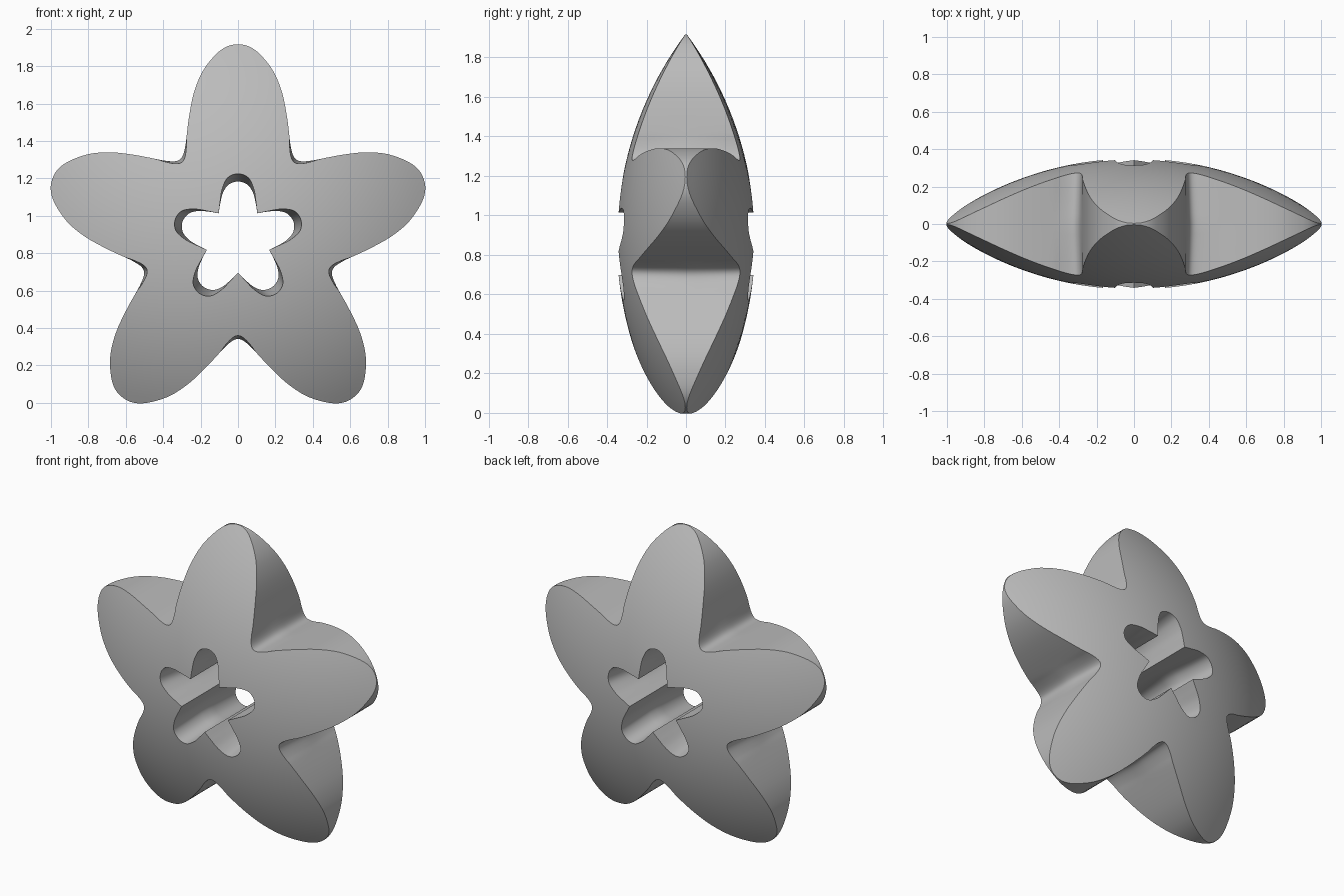
import bpy
import bmesh
import math
from mathutils import Vector

CENTRE_Z = 0.872
ARMS = 5
HALF_STEPS = 27        # samples along half an arm
CAP_STEPS = 16         # rings across each domed face
WALL_STEPS = 10        # rings through the thickness
DOME_RADIUS, DOME_OFFSET = 1.75, 1.4

# Remove the default cube
cube = bpy.data.objects.get("Cube")
if cube:
    bpy.data.objects.remove(cube, do_unlink=True)


def on_notch(r):
    """Point on the line midway between two arms."""
    a = math.pi / ARMS
    return (r * math.sin(a), r * math.cos(a))


# Half-arm profiles as (half width, distance along the arm)
side = [(0.06, 1.033), (0.12, 0.99), (0.19, 0.9), (0.235, 0.79),
        (0.26, 0.67), (0.275, 0.55)]
outer_mid = [(0, 1.045)] + side + [(0.281, 0.505), (0.293, 0.455), on_notch(0.53)]
outer_face = [(0, 1.045)] + side + [(0.276, 0.5), (0.283, 0.445), on_notch(0.512)]
hole_mid = [(0, 0.312), (0.05, 0.295), (0.08, 0.252), (0.095, 0.195), on_notch(0.175)]
hole_face = [(0, 0.353), (0.055, 0.332), (0.085, 0.27), (0.096, 0.2), on_notch(0.175)]


def sample(profile, u, cusp):
    """Smooth curve through a half-arm profile, u from 0 (tip) to 1 (notch)."""
    pts = [Vector(p) for p in profile]
    start = Vector((-pts[1].x, pts[1].y))
    if cusp:
        end = 2 * pts[-1] - pts[-2]
    else:
        axis = Vector(on_notch(1))
        end = 2 * pts[-2].dot(axis) * axis - pts[-2]
    pts = [start] + pts + [end]
    segments = len(profile) - 1
    i = min(int(u * segments), segments - 1)
    t = u * segments - i
    a, b, c, d = pts[i:i + 4]
    return 0.5 * (2 * b + (c - a) * t + (2 * a - 5 * b + 4 * c - d) * t ** 2
                  + (3 * b - a - 3 * c + d) * t ** 3)


def dome(p):
    """Half thickness of the lens-shaped body."""
    return max(0.002, math.sqrt(DOME_RADIUS ** 2 - p.length_squared) - DOME_OFFSET)


def wall(mid, face, sign):
    """Points through the thickness, starting at the face given by sign."""
    points = []
    for i in range(WALL_STEPS):
        s = sign * (1 - 2 * i / WALL_STEPS)
        points.append((mid.lerp(face, abs(s)), s * dome(face)))
    return points


def section(u):
    """Closed loop: front face, outer wall, back face, hole wall."""
    om, of = sample(outer_mid, u, False), sample(outer_face, u, False)
    hm, hf = sample(hole_mid, u, True), sample(hole_face, u, True)
    inside = [hf.lerp(of, i / CAP_STEPS) for i in range(1, CAP_STEPS)]
    front = [(p, -dome(p)) for p in inside]
    back = [(p, dome(p)) for p in reversed(inside)]
    return front + wall(om, of, -1) + [(of, dome(of))] + back \
        + wall(hm, hf, 1) + [(hf, -dome(hf))]


# Star body: sweep the section around all the arms
bm = bmesh.new()
rings = []
half_arm = [section(j / HALF_STEPS) for j in range(HALF_STEPS + 1)]
for arm in range(ARMS):
    angle = math.tau * arm / ARMS
    sin, cos = math.sin(angle), math.cos(angle)
    for j in range(-HALF_STEPS, HALF_STEPS):
        ring = []
        for p, y in half_arm[abs(j)]:
            w = p.x if j > 0 else -p.x
            ring.append(bm.verts.new((p.y * sin + w * cos, y,
                                      CENTRE_Z + p.y * cos - w * sin)))
        rings.append(ring)
for n, ring in enumerate(rings):
    following = rings[(n + 1) % len(rings)]
    for i in range(len(ring)):
        k = (i + 1) % len(ring)
        bm.faces.new((ring[i], ring[k], following[k], following[i]))
bmesh.ops.recalc_face_normals(bm, faces=bm.faces)

mesh = bpy.data.meshes.new("star_body")
bm.to_mesh(mesh)
bm.free()
star = bpy.data.objects.new("star_body", mesh)
bpy.context.collection.objects.link(star)

# Plain grey material
grey = bpy.data.materials.new("light_grey")
grey.use_nodes = True
colour = (0.5, 0.5, 0.5, 1)
grey.diffuse_color = colour
for node in grey.node_tree.nodes:
    if node.type == 'BSDF_PRINCIPLED':
        node.inputs["Base Color"].default_value = colour
mesh.materials.append(grey)

# Smooth surfaces with crisp rims
bpy.ops.object.select_all(action='DESELECT')
star.select_set(True)
bpy.context.view_layer.objects.active = star
bpy.ops.object.shade_smooth_by_angle(angle=math.radians(35))
